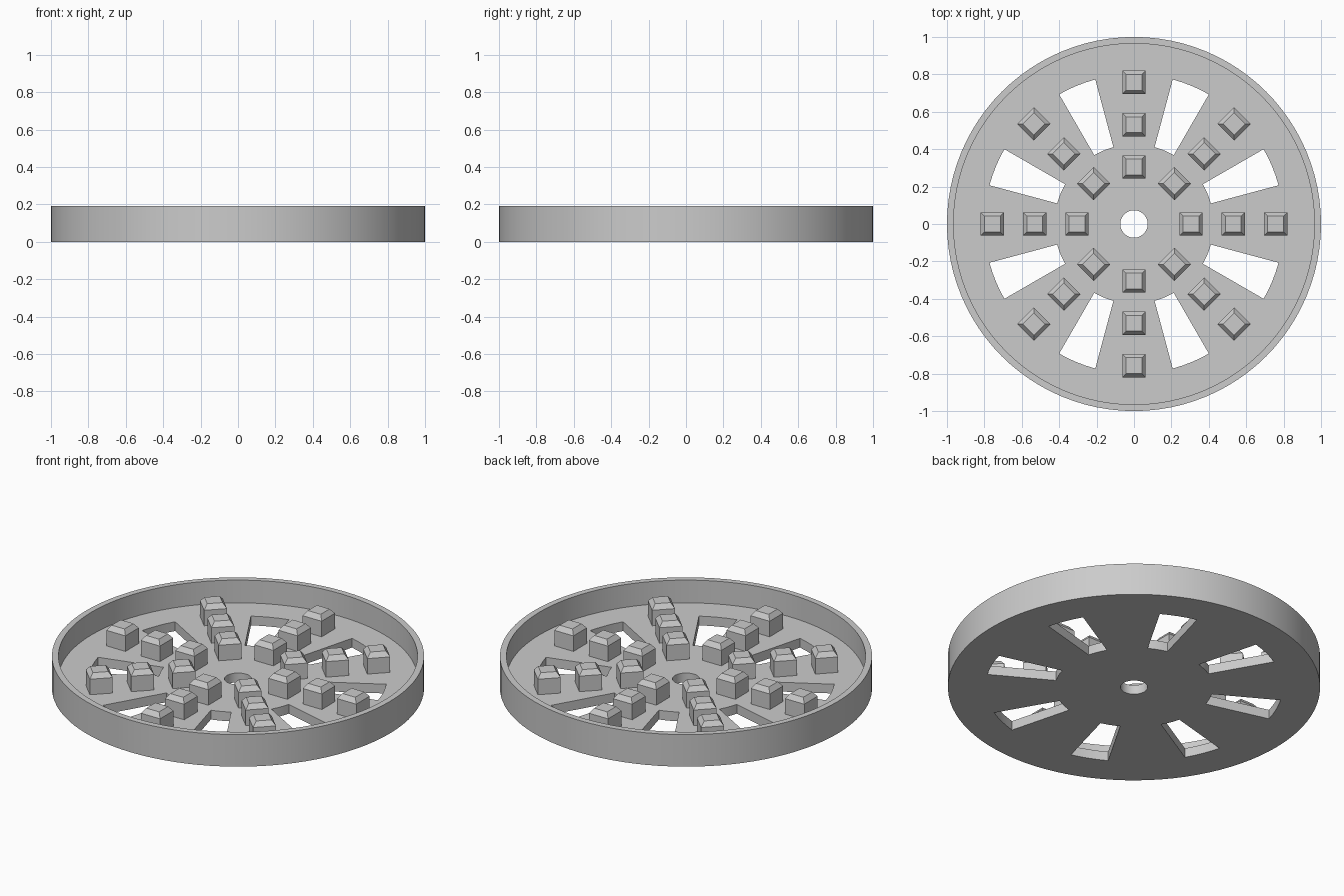
import bpy, bmesh, math
from mathutils import Matrix

old = bpy.data.objects.get("Cube")
if old:
    bpy.data.objects.remove(old, do_unlink=True)

STEPS = 96                                   # segments around the disc
SPOKES = 8
PER_SPOKE = STEPS // SPOKES
RADII = [0.073, 0.425, 0.80, 0.965, 1.0]     # hole, window inner/outer, rim inner/outer
PLATE, HEIGHT = 0.055, 0.19
PEG_RADII = [0.305, 0.531, 0.757]
PEG_HALF, PEG_TOP_HALF = 0.0625, 0.042
PEG_BODY, PEG_CAP = 0.092, 0.028

grey = bpy.data.materials.new("plain grey")
grey.use_nodes = True
colour = (0.6, 0.6, 0.6, 1)
grey.diffuse_color = colour
grey.node_tree.nodes["Principled BSDF"].inputs["Base Color"].default_value = colour


def finish(name, bm):
    bmesh.ops.recalc_face_normals(bm, faces=bm.faces)
    mesh = bpy.data.meshes.new(name)
    bm.to_mesh(mesh)
    bm.free()
    mesh.materials.append(grey)
    obj = bpy.data.objects.new(name, mesh)
    bpy.context.collection.objects.link(obj)
    return obj


def raise_faces(bm, faces, height):
    out = bmesh.ops.extrude_face_region(bm, geom=faces, use_keep_orig=False)
    verts = [g for g in out["geom"] if isinstance(g, bmesh.types.BMVert)]
    bmesh.ops.translate(bm, verts=verts, vec=(0, 0, height))
    return [g for g in out["geom"] if isinstance(g, bmesh.types.BMFace)]


# Slotted disc with a raised outer rim
bm = bmesh.new()
rings = []
for r in RADII:
    rings.append([bm.verts.new((r * math.cos(i * math.tau / STEPS),
                                r * math.sin(i * math.tau / STEPS), 0))
                  for i in range(STEPS)])
for k in range(len(RADII) - 1):
    for i in range(STEPS):
        in_window = PER_SPOKE // 3 <= i % PER_SPOKE < 2 * PER_SPOKE // 3
        if k == 1 and in_window:
            continue
        j = (i + 1) % STEPS
        bm.faces.new((rings[k][i], rings[k + 1][i], rings[k + 1][j], rings[k][j]))
bmesh.ops.delete(bm, geom=[v for v in bm.verts if not v.link_faces], context='VERTS')
floor = list(bm.faces)
copy = bmesh.ops.duplicate(bm, geom=floor)   # underside stays in place
raised = raise_faces(bm, floor, PLATE)
rim = [f for f in raised if f.calc_center_median().length > RADII[3]]
raise_faces(bm, rim, HEIGHT - PLATE)
bmesh.ops.remove_doubles(bm, verts=bm.verts, dist=0.0001)
disc = finish("slotted_disc", bm)
bpy.ops.object.select_all(action='DESELECT')
disc.select_set(True)
bpy.context.view_layer.objects.active = disc
bpy.ops.object.shade_smooth_by_angle(angle=math.radians(30))

# Square pegs with bevelled caps, three along each spoke
for s in range(SPOKES):
    bm = bmesh.new()
    for r in PEG_RADII:
        loops = []
        for half, z in ((PEG_HALF, PLATE), (PEG_HALF, PLATE + PEG_BODY),
                        (PEG_TOP_HALF, PLATE + PEG_BODY + PEG_CAP)):
            loops.append([bm.verts.new((r + a * half, b * half, z))
                          for a, b in ((-1, -1), (1, -1), (1, 1), (-1, 1))])
        for low, high in zip(loops, loops[1:]):
            for i in range(4):
                j = (i + 1) % 4
                bm.faces.new((low[i], low[j], high[j], high[i]))
        bm.faces.new(loops[-1])
        bm.faces.new(loops[0][::-1])
    bm.transform(Matrix.Rotation(s * math.tau / SPOKES, 4, 'Z'))
    finish(f"peg_row_{s + 1}", bm)
